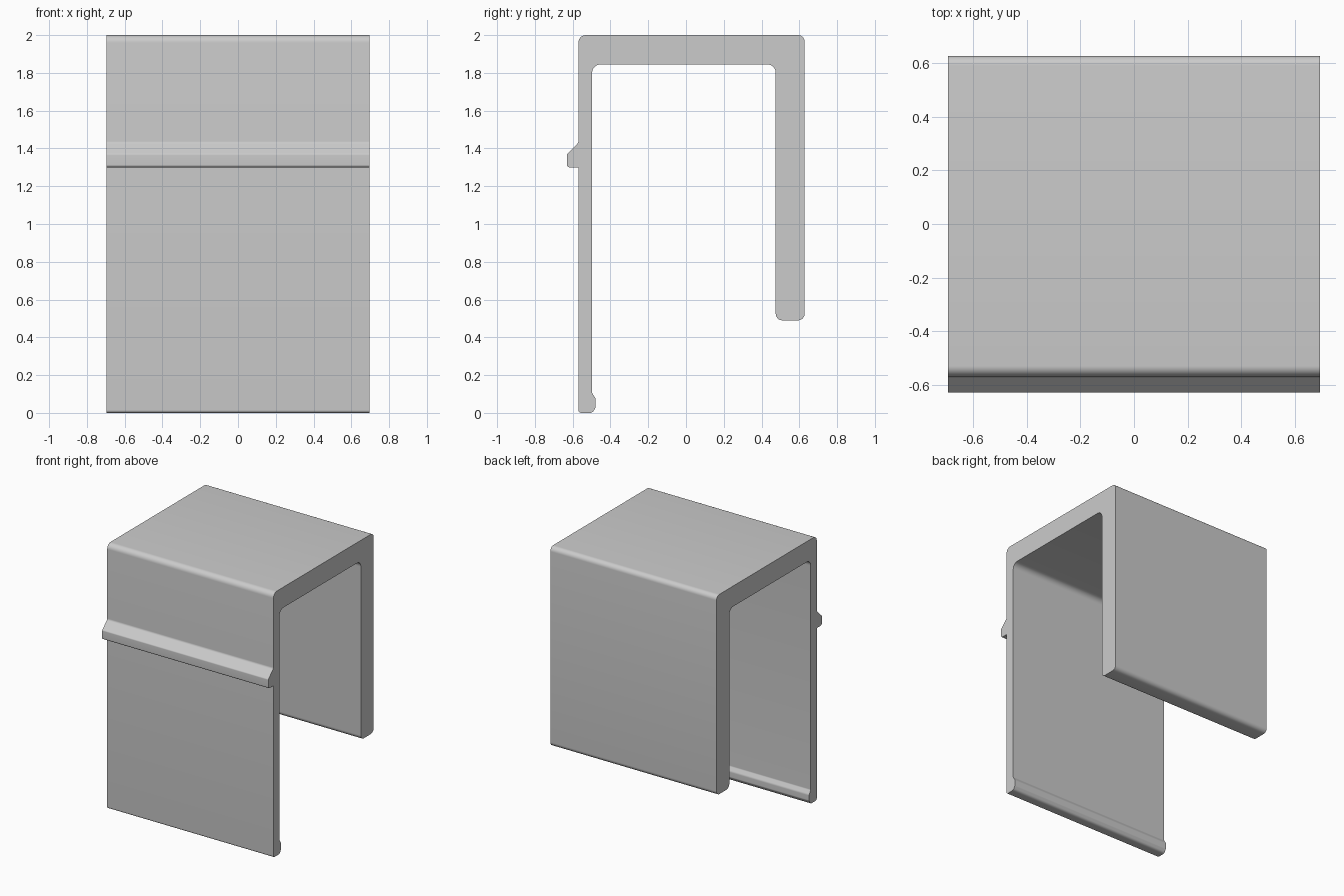
import bpy, bmesh, math
from mathutils import Vector

cube = bpy.data.objects.get("Cube")
if cube:
    bpy.data.objects.remove(cube, do_unlink=True)

HALF_WIDTH = 0.695


def fillet(corners, steps=8):
    """Round each (y, z, radius) corner of a closed outline with an arc."""
    points = []
    for i, (y, z, r) in enumerate(corners):
        p = Vector((y, z))
        if r == 0:
            points.append(p)
            continue
        a = (Vector(corners[i - 1][:2]) - p).normalized()
        b = (Vector(corners[(i + 1) % len(corners)][:2]) - p).normalized()
        half = a.angle(b) / 2
        center = p + (a + b).normalized() * (r / math.sin(half))
        start = p + a * (r / math.tan(half)) - center
        end = p + b * (r / math.tan(half)) - center
        sweep = math.pi - 2 * half
        for k in range(steps + 1):
            t = k / steps
            arc = (start * math.sin((1 - t) * sweep) + end * math.sin(t * sweep)) / math.sin(sweep)
            points.append(center + arc)
    return points


# Side outline: y, z, corner radius
outline = [
    # front leg foot and inner bead
    (-0.57, 0.0, 0.015),
    (-0.495, 0.0, 0.025),
    (-0.478, 0.03, 0.02),
    (-0.478, 0.075, 0.025),
    (-0.497, 0.105, 0.015),
    # inside of the channel
    (-0.497, 1.845, 0.045),
    (0.475, 1.845, 0.045),
    # short back leg
    (0.475, 0.49, 0.035),
    (0.628, 0.49, 0.035),
    # top bridge
    (0.628, 2.0, 0.035),
    (-0.57, 2.0, 0.04),
    # catch ridge on the front
    (-0.57, 1.43, 0.02),
    (-0.63, 1.37, 0.012),
    (-0.63, 1.30, 0.014),
    (-0.57, 1.30, 0.0),
]

# Extrude the outline across the width
bm = bmesh.new()
verts = [bm.verts.new((-HALF_WIDTH, p.x, p.y)) for p in fillet(outline)]
cap = bm.faces.new(verts)
result = bmesh.ops.extrude_face_region(bm, geom=[cap], use_keep_orig=True)
moved = [v for v in result["geom"] if isinstance(v, bmesh.types.BMVert)]
bmesh.ops.translate(bm, verts=moved, vec=(2 * HALF_WIDTH, 0, 0))
bmesh.ops.recalc_face_normals(bm, faces=bm.faces)
mesh = bpy.data.meshes.new("clip_bracket")
bm.to_mesh(mesh)
bm.free()
bracket = bpy.data.objects.new("clip_bracket", mesh)
bpy.context.collection.objects.link(bracket)

# Plain grey material
grey = bpy.data.materials.new("light_grey")
grey.use_nodes = True
color = (0.6, 0.6, 0.6, 1)
grey.diffuse_color = color
grey.node_tree.nodes["Principled BSDF"].inputs["Base Color"].default_value = color
mesh.materials.append(grey)

# Smooth fillets, sharp ends
bpy.ops.object.select_all(action="DESELECT")
bracket.select_set(True)
bpy.context.view_layer.objects.active = bracket
bpy.ops.object.shade_smooth_by_angle(angle=math.radians(30))
